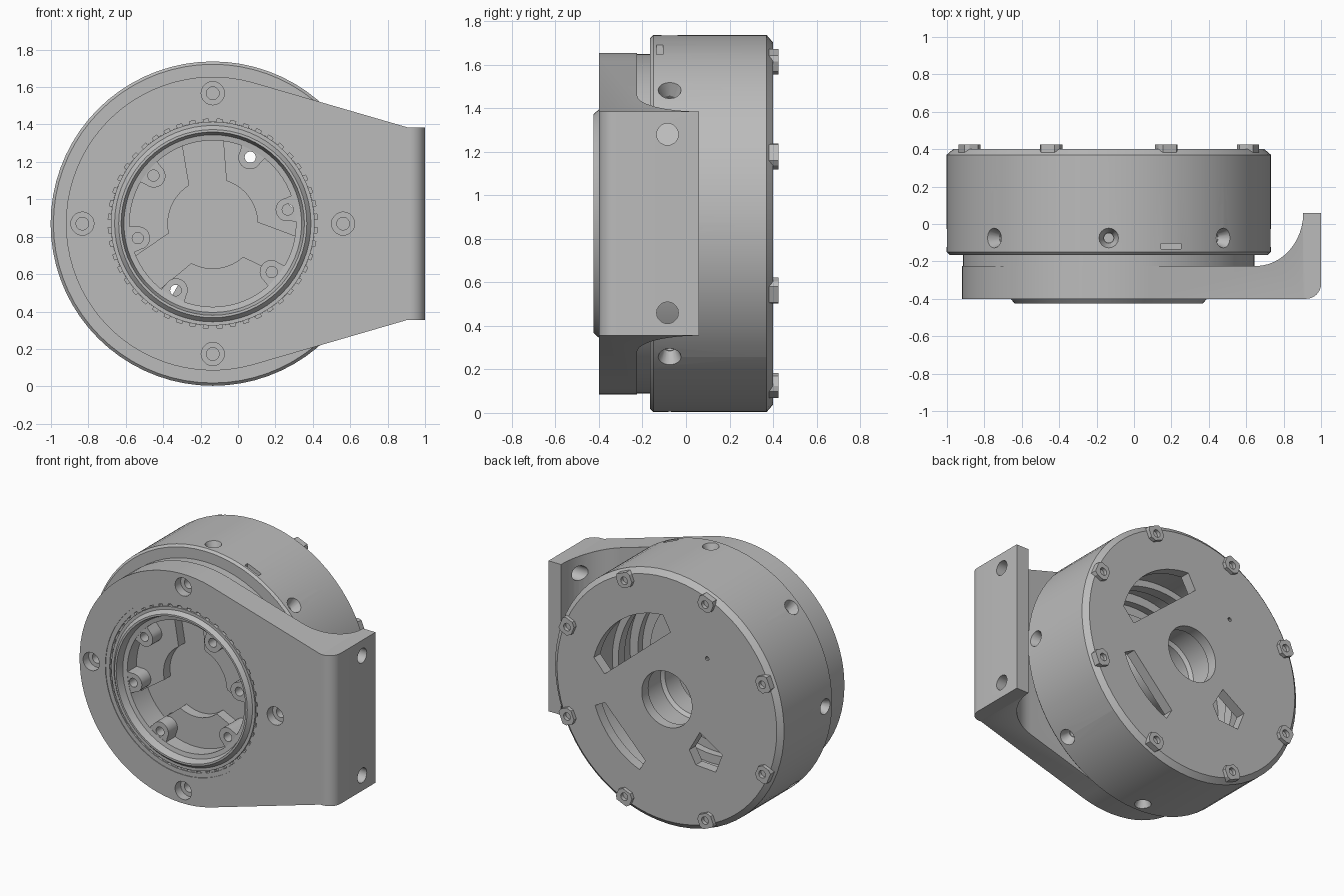
import bpy, bmesh
from math import sin, cos, radians, pi, tau, atan2, asin, degrees

if "Cube" in bpy.data.objects:
    bpy.data.objects.remove(bpy.data.objects["Cube"], do_unlink=True)

CX, CZ = -0.135, 0.87          # main axis, running along y

grey = bpy.data.materials.new("machined grey")
grey.diffuse_color = (0.5, 0.5, 0.5, 1)
grey.use_nodes = True
grey.node_tree.nodes["Principled BSDF"].inputs["Base Color"].default_value = (0.5, 0.5, 0.5, 1)


def make(name, verts, faces):
    bm = bmesh.new()
    vs = [bm.verts.new((x + CX, y, z + CZ)) for x, y, z in verts]
    for f in faces:
        bm.faces.new([vs[i] for i in f])
    bmesh.ops.recalc_face_normals(bm, faces=bm.faces)
    me = bpy.data.meshes.new(name)
    bm.to_mesh(me)
    bm.free()
    ob = bpy.data.objects.new(name, me)
    bpy.context.scene.collection.objects.link(ob)
    return ob


def prism(name, pts, a, b, axis="y"):
    """Extrude a 2D outline from a to b along an axis."""
    place = {"y": lambda p, t: (p[0], t, p[1]),
             "z": lambda p, t: (p[0], p[1], t),
             "x": lambda p, t: (t, p[0], p[1])}[axis]
    n = len(pts)
    verts = [place(p, t) for t in (a, b) for p in pts]
    faces = [range(n), range(n, 2 * n)]
    faces += [(i, (i + 1) % n, n + (i + 1) % n, n + i) for i in range(n)]
    return make(name, verts, faces)


def lathe(name, prof, seg=64):
    """Revolve a closed (radius, y) profile about the main axis."""
    m = len(prof)
    verts = [(r * cos(tau * i / seg), y, r * sin(tau * i / seg)) for i in range(seg) for r, y in prof]
    faces = [(i * m + j, i * m + (j + 1) % m,
              (i + 1) % seg * m + (j + 1) % m, (i + 1) % seg * m + j)
             for i in range(seg) for j in range(m)]
    return make(name, verts, faces)


def arc(r, a0, a1, n, c=(0, 0)):
    return [(c[0] + r * cos(radians(a0 + (a1 - a0) * i / n)),
             c[1] + r * sin(radians(a0 + (a1 - a0) * i / n))) for i in range(n + 1)]


def circle(r, c=(0, 0), n=20):
    return arc(r, 0, 360 - 360 / n, n - 1, c)


def polar(r, deg):
    return (r * cos(radians(deg)), r * sin(radians(deg)))


def turn(pts, deg):
    c, s = cos(radians(deg)), sin(radians(deg))
    return [(x * c - z * s, x * s + z * c) for x, z in pts]


def radial_cone(r0, r1, d0, d1, deg, y, n=16):
    """Cone frustum pointing outward from the main axis."""
    verts = []
    for r, d in ((r0, d0), (r1, d1)):
        for i in range(n):
            t = tau * i / n
            x, z = turn([(d, r * sin(t))], deg)[0]
            verts.append((x, y + r * cos(t), z))
    faces = [range(n), range(n, 2 * n)]
    faces += [(i, (i + 1) % n, n + (i + 1) % n, n + i) for i in range(n)]
    return make("cutter", verts, faces)


def cut(ob, cutters, op="DIFFERENCE"):
    for c in cutters:
        c.hide_render = True
        mod = ob.modifiers.new("cut", "BOOLEAN")
        mod.operation, mod.solver, mod.object = op, "EXACT", c
    dg = bpy.context.evaluated_depsgraph_get()
    me = bpy.data.meshes.new_from_object(ob.evaluated_get(dg))
    ob.modifiers.clear()
    ob.data = me
    for c in cutters:
        bpy.data.objects.remove(c, do_unlink=True)


# Housing: hollow drum with chamfered back rim
housing = lathe("housing", [(.19, .40), (.832, .40), (.867, .37), (.867, -.15), (.852, -.165),
                            (.57, -.165), (.57, -.10), (.63, -.10), (.63, .33), (.19, .33)], 72)
cutters = []
# back windows: large segment, narrow slot, small opening, pin hole
big = turn([(.34, -.33)], 50) + arc(.57, 14, 87, 16) + turn([(.34, .32)], 50)
slot = turn([(.44, -.22)], -44) + arc(.575, -69, -19, 12) + turn([(.44, .22)], -44)
small = [(-.25, -.16), (-.42, -.27), (-.37, -.40), (-.22, -.39), (-.17, -.30)]
for pts in (big, slot, small):
    cutters.append(prism("cutter", pts, .25, .5))
cutters.append(prism("cutter", circle(.014, (-.305, .36), 10), .25, .5))
# countersunk radial screw holes
for k in range(8):
    cutters.append(radial_cone(.025, .025, .74, .86, 45 * k, -.075))
    cutters.append(radial_cone(.028, .058, .80, .88, 45 * k, -.075))
# locating notch in the upper wall
cutters.append(prism("cutter", [(.28, -.135), (.385, -.135), (.385, -.105), (.28, -.105)], .7, 1.0, "z"))
cut(housing, cutters)

# Screw tabs around the back rim
tab_shape = [(.755, -.03), (.78, -.055), (.83, -.055), (.852, -.04),
             (.852, .04), (.83, .055), (.78, .055), (.755, .03)]
for k in range(8):
    a = 22.5 + 45 * k
    tab = prism("back_screw_tab", turn(tab_shape, a), .345, .425)
    cut(tab, [prism("cutter", circle(.026, polar(.80, a), 14), .36, .5)])

# Inner sleeve behind the central back opening
lathe("inner_sleeve", [(.26, .335), (.26, -.02), (.21, -.02), (.21, .12), (.23, .14), (.23, .335)])
lathe("inner_liner", [(.632, .02), (.632, .09), (.585, .09), (.585, .02)])

# Bracket: tapered front outline crossed with a filleted plan profile
R = .785
outline = arc(R, 74.3, 285.7, 48) + [(1.04, -.515), (1.2, -.515), (1.2, .515), (1.04, .515)]
bracket = prism("mounting_bracket", outline, -.6, .3)
plan = [(-.9, -.40)] + arc(.08, -90, 0, 8, (1.055, -.32)) + [(1.135, .06)]
plan += [(.785 + .255 * cos(t * pi / 24), .06 - .285 * sin(t * pi / 24)) for t in range(13)]
plan += [(-.9, -.225)]
cut(bracket, [prism("cutter", plan, -1, 1, "z")], "INTERSECT")
cutters = [prism("cutter", circle(.59, n=64), -.6, -.1)]
for k in range(4):
    c = polar(.697, 90 * k)
    cutters.append(prism("cutter", circle(.062, c), -.5, -.34))
    cutters.append(prism("cutter", circle(.034, c), -.35, -.25))
for z in (-.41, .41):
    cutters.append(prism("cutter", circle(.05, (-.085, z)), .8, 1.3, "x"))
cut(bracket, cutters)
lathe("bracket_spacer_ring", [(.78, -.226), (.78, -.16), (.585, -.16), (.585, -.226)])

# Bearing collar and its ring of small teeth
lathe("bearing_collar", [(.592, -.396), (.592, -.15), (.535, -.15), (.535, -.372), (.56, -.372), (.56, -.396)])
for k in range(48):
    tooth = [(.545, -.022), (.562, -.022), (.562, .022), (.545, .022)]
    prism("bearing_tooth", turn(tooth, 7.5 * k), -.39, -.37)

# Output rotor: raised lip with a shoulder inside
lathe("rotor_ring", [(.545, -.15), (.545, -.40), (.525, -.40), (.503, -.425), (.49, -.425),
                     (.475, -.375), (.445, -.37), (.445, -.15)])
HOLES = (60.6, 10.6, -39.4, 241, 191, 141)


def drills(angles):
    return [prism("cutter", circle(.03, polar(.408, a), 18), -.6, 0) for a in angles]


floor = prism("rotor_floor", circle(.50, n=64), -.20, -.13)
cut(floor, drills(HOLES))

# Bolt bosses reaching in from the shoulder
for a in HOLES:
    shape = arc(.062, 90, 270, 12, (.405, 0)) + [(.46, -.075), (.46, .075)]
    boss = prism("rotor_bolt_boss", turn(shape, a), -.368, -.15)
    cut(boss, drills([a]))

# Three raised pads leaving a three-way channel between them
half_in, half_out = 60 - degrees(asin(.10 / .24)), 60 - degrees(asin(.11 / .455))
for mid, holes in ((37, HOLES[:2]), (157, HOLES[4:]), (277, HOLES[2:4])):
    shape = arc(.24, mid - half_in, mid + half_in, 12) + arc(.455, mid + half_out, mid - half_out, 16)
    pad = prism("rotor_pad", shape, -.27, -.16)
    cut(pad, drills(holes))

# Shared colour and smooth shading with sharp edges kept
for ob in bpy.context.scene.objects:
    if ob.type == "MESH":
        ob.data.materials.clear()
        ob.data.materials.append(grey)
        ob.data.shade_smooth()
        ob.data.set_sharp_from_angle(angle=radians(28))
